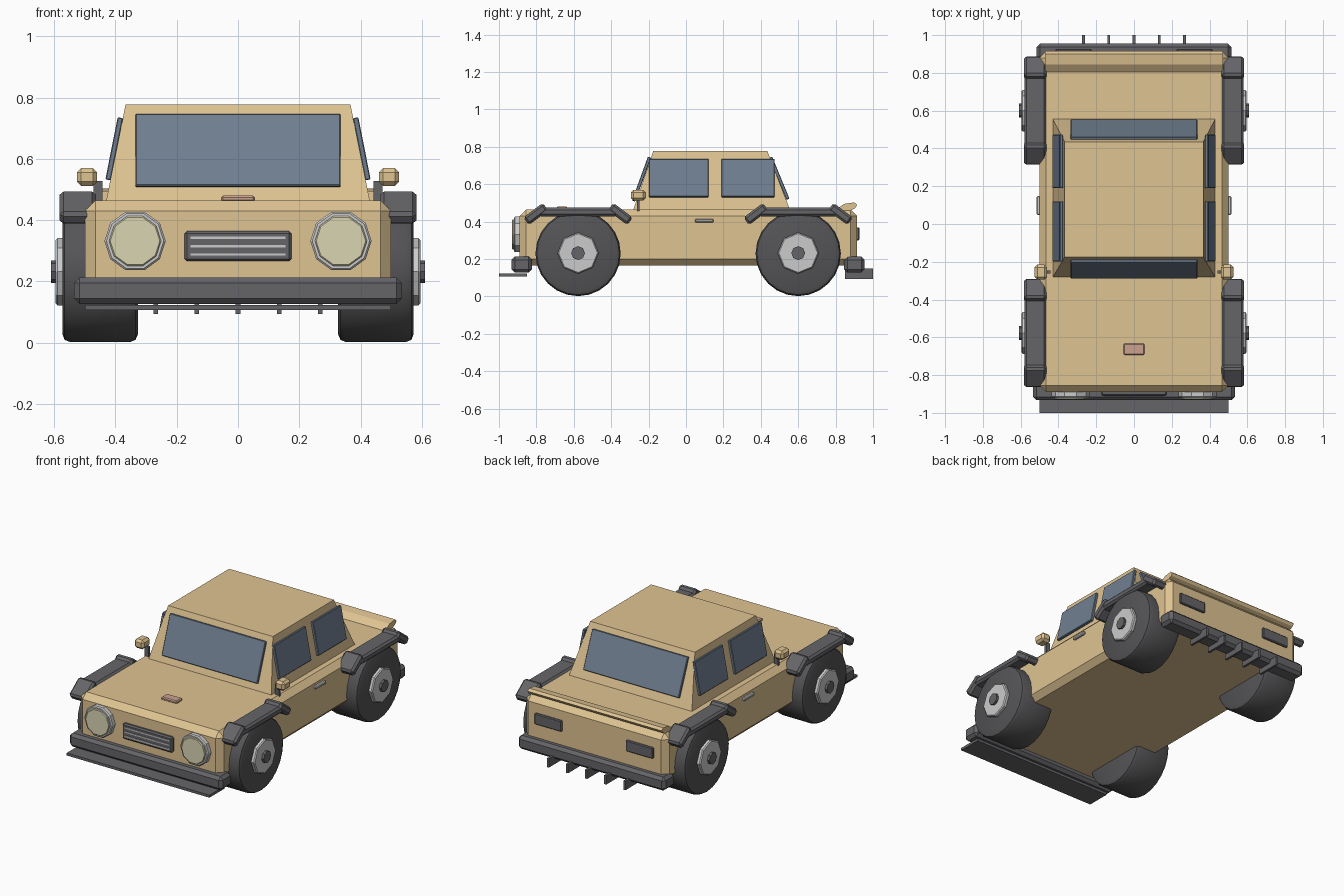
import bpy, bmesh
from math import radians, atan2, hypot
from mathutils import Matrix, Euler, Vector

if "Cube" in bpy.data.objects:
    bpy.data.objects.remove(bpy.data.objects["Cube"])


def material(name, rgb):
    m = bpy.data.materials.new(name)
    m.diffuse_color = (*rgb, 1)
    m.use_nodes = True
    m.node_tree.nodes["Principled BSDF"].inputs["Base Color"].default_value = m.diffuse_color
    return m


TAN = material("tan_paint", (0.74, 0.55, 0.29))
GLASS = material("glass", (0.16, 0.21, 0.28))
DARK = material("dark_trim", (0.13, 0.13, 0.14))
RUBBER = material("rubber", (0.09, 0.09, 0.095))
SILVER = material("silver", (0.6, 0.6, 0.62))
LENS = material("lens", (0.7, 0.66, 0.45))
PINK = material("badge_pink", (0.6, 0.36, 0.27))


def finish(bm, name, loc, rot, mat, bevel=0, segs=1, smooth=None):
    """Bevel the mesh, place it and optionally smooth it."""
    if bevel:
        bmesh.ops.bevel(bm, geom=[e for e in bm.edges if e.calc_face_angle(0) > 0.6],
                        offset=bevel, segments=segs, profile=0.5, affect='EDGES')
    bmesh.ops.recalc_face_normals(bm, faces=bm.faces)
    me = bpy.data.meshes.new(name)
    bm.to_mesh(me)
    bm.free()
    ob = bpy.data.objects.new(name, me)
    bpy.context.collection.objects.link(ob)
    ob.location, ob.rotation_euler = loc, rot
    me.materials.append(mat)
    if smooth:
        bpy.ops.object.select_all(action='DESELECT')
        ob.select_set(True)
        bpy.context.view_layer.objects.active = ob
        bpy.ops.object.shade_smooth_by_angle(angle=radians(smooth))
    return ob


def box(name, loc, size, mat, bevel=0, rot=(0, 0, 0)):
    bm = bmesh.new()
    bmesh.ops.create_cube(bm, size=1, matrix=Matrix.Diagonal((*size, 1)))
    return finish(bm, name, loc, rot, mat, bevel)


def disc(name, loc, r, depth, axis, sides, mat, bevel=0, segs=1, smooth=None):
    """Cylinder lying along the x or y axis, with a vertex at the top."""
    bm = bmesh.new()
    bmesh.ops.create_cone(bm, cap_ends=True, segments=sides, radius1=r, radius2=r, depth=depth)
    rot = Euler((0, radians(90), 0)) if axis == 'x' else Euler((radians(90), 0, 0))
    if axis == 'y':
        bmesh.ops.rotate(bm, verts=bm.verts, matrix=Matrix.Rotation(radians(90), 3, 'Z'))
    bmesh.ops.rotate(bm, verts=bm.verts, matrix=rot.to_matrix())
    if bevel:  # only the two rims
        ring = [e for e in bm.edges if any(len(f.verts) > 4 for f in e.link_faces)]
        bmesh.ops.bevel(bm, geom=ring, offset=bevel, segments=segs, profile=0.5, affect='EDGES')
    return finish(bm, name, loc, (0, 0, 0), mat, smooth=smooth)


# Lower body
box("body", (0, 0.0125, 0.315), (1.0, 1.805, 0.30), TAN, 0.035)

# Cabin: tapered block with softened edges
bm = bmesh.new()
bot = [(-0.435, -0.29), (0.435, -0.29), (0.435, 0.565), (-0.435, 0.565)]
top = [(-0.367, -0.175), (0.367, -0.175), (0.367, 0.435), (-0.367, 0.435)]
vb = [bm.verts.new((x, y, 0.44)) for x, y in bot]
vt = [bm.verts.new((x, y, 0.777)) for x, y in top]
bm.faces.new(vb[::-1])
bm.faces.new(vt)
for i in range(4):
    j = (i + 1) % 4
    bm.faces.new((vb[i], vb[j], vt[j], vt[i]))
finish(bm, "cabin", (0, 0, 0), (0, 0, 0), TAN, 0.03, 1, 60)

# Windscreen and rear window, from lower and upper (y, z) points
for name, (y0, z0), (y1, z1) in (("windscreen", (-0.28, 0.51), (-0.195, 0.745)),
                                 ("rear_window", (0.545, 0.52), (0.452, 0.745))):
    box(name, (0, (y0 + y1) / 2, (z0 + z1) / 2), (0.67, 0.018, hypot(y1 - y0, z1 - z0)),
        GLASS, 0.003, (-atan2(y1 - y0, z1 - z0), 0, 0))

# Rear lip on the boot lid, extruded profile
bm = bmesh.new()
prof = [(0.79, 0.455), (0.845, 0.495), (0.90, 0.503), (0.915, 0.49), (0.905, 0.473), (0.87, 0.455)]
face = bm.faces.new([bm.verts.new((-0.47, y, z)) for y, z in prof])
ext = bmesh.ops.extrude_face_region(bm, geom=[face])
bmesh.ops.translate(bm, vec=Vector((0.94, 0, 0)),
                    verts=[v for v in ext["geom"] if isinstance(v, bmesh.types.BMVert)])
finish(bm, "boot_lip", (0, 0, 0), (0, 0, 0), TAN)

# Bumpers, front splitter and rear fins
box("front_bumper", (0, -0.878, 0.17), (1.07, 0.11, 0.086), DARK, 0.018)
box("rear_bumper", (0, 0.90, 0.17), (1.03, 0.11, 0.086), DARK, 0.018)
box("splitter", (0, -0.925, 0.115), (1.0, 0.15, 0.016), DARK)
for i in range(5):
    box(f"rear_fin_{i + 1}", ((i - 2) * 0.134, 0.925, 0.122), (0.015, 0.15, 0.056), DARK)

# Grille with slats, bonnet badge
box("grille", (0, -0.895, 0.315), (0.35, 0.03, 0.098), DARK, 0.008)
for i in range(3):
    box(f"grille_slat_{i + 1}", (0, -0.91, 0.288 + i * 0.027), (0.31, 0.008, 0.008), SILVER)
box("bonnet_badge", (0, -0.663, 0.47), (0.11, 0.06, 0.02), PINK, 0.006)

# Everything that comes in left and right pairs
for side, s in (("left", -1), ("right", 1)):
    # Headlights and tail lights
    disc(f"{side}_headlight_ring", (s * 0.336, -0.898, 0.332), 0.10, 0.045, 'y', 10, SILVER, 0.006)
    disc(f"{side}_headlight_lens", (s * 0.336, -0.91, 0.332), 0.085, 0.04, 'y', 10, LENS, 0.004)
    box(f"{side}_tail_light", (s * 0.32, 0.915, 0.335), (0.19, 0.024, 0.07), DARK, 0.005)

    # Side windows leaning with the cabin
    for name, y0, y1 in (("front", -0.198, 0.12), ("back", 0.19, 0.473)):
        box(f"{side}_{name}_side_window", (s * 0.404, (y0 + y1) / 2, 0.633),
            (0.018, y1 - y0, 0.207), GLASS, 0.003, (0, -s * 0.195, 0))

    # Door handle and mirror
    box(f"{side}_door_handle", (s * 0.503, 0.098, 0.405), (0.025, 0.1, 0.02), SILVER, 0.005)
    box(f"{side}_mirror_stalk", (s * 0.457, -0.255, 0.49), (0.03, 0.015, 0.075), DARK)
    box(f"{side}_mirror", (s * 0.493, -0.255, 0.541), (0.066, 0.08, 0.058), TAN, 0.014)

    # Wheels and three-piece fender flares
    for end, wy in (("front", -0.577), ("rear", 0.60)):
        n = f"{side}_{end}"
        disc(f"{n}_tyre", (s * 0.45, wy, 0.23), 0.228, 0.246, 'x', 24, RUBBER, 0.025, 2, 40)
        disc(f"{n}_hub", (s * 0.575, wy, 0.232), 0.11, 0.04, 'x', 8, SILVER, 0.006)
        disc(f"{n}_hub_cap", (s * 0.595, wy, 0.232), 0.037, 0.03, 'x', 8, DARK)
        box(f"{n}_fender_top", (s * 0.523, wy, 0.452), (0.115, 0.42, 0.047), DARK, 0.012)
        for k, d in (("fore", -1), ("aft", 1)):
            box(f"{n}_fender_{k}", (s * 0.523, wy + d * 0.226, 0.441),
                (0.118, 0.13, 0.05), DARK, 0.012, (radians(-37 * d), 0, 0))
